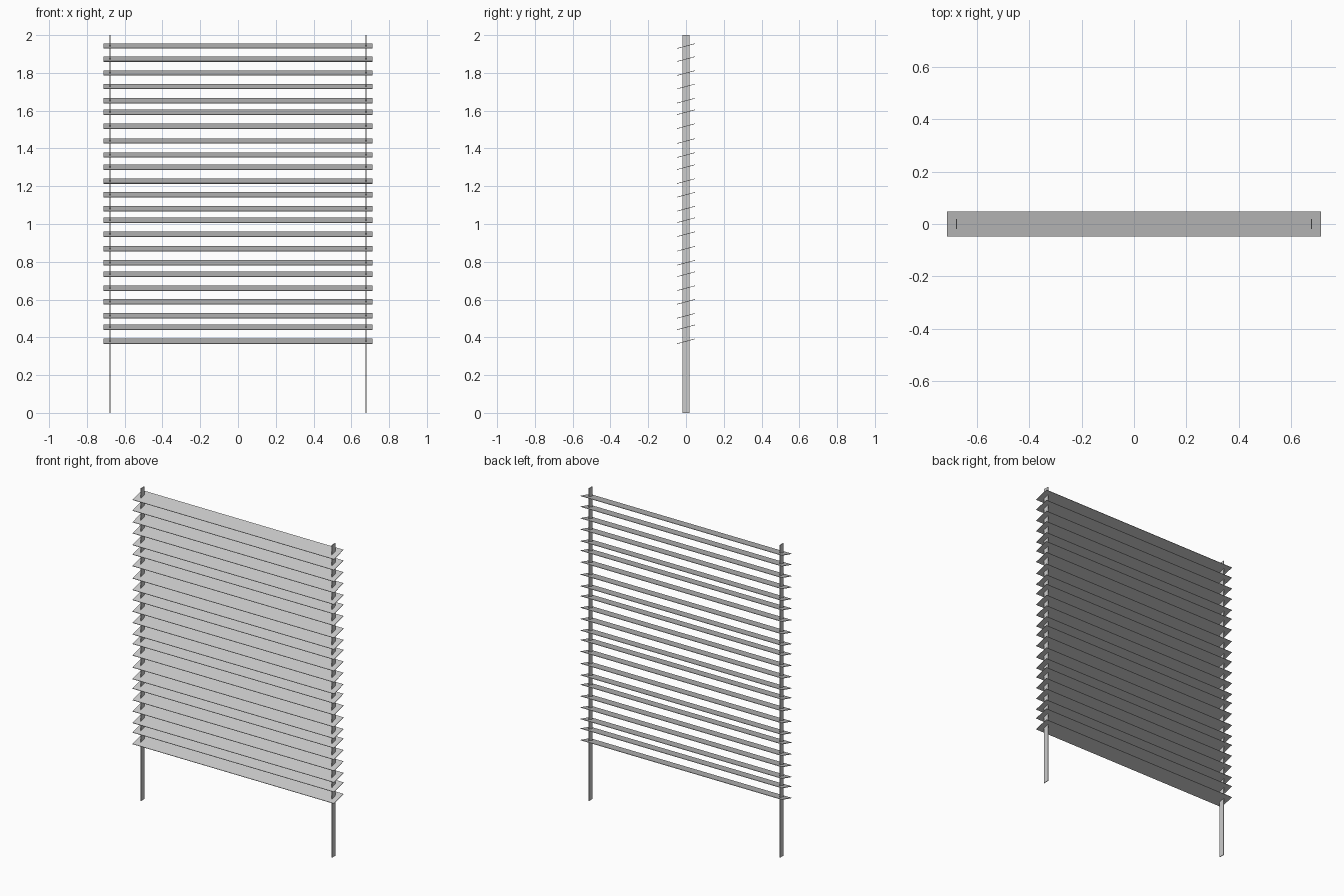
import bpy
import math


def box(name, size, loc, tilt=0.0):
    bpy.ops.mesh.primitive_cube_add(size=1, location=loc, rotation=(tilt, 0, 0))
    ob = bpy.context.object
    ob.name = name
    ob.scale = size
    return ob


# Two thin upright guide strips
for side, sx in (("left", -1), ("right", 1)):
    box(f"{side}_upright", (0.004, 0.037, 2.0), (sx * 0.677, 0, 1.0))

# Tilted slats, slightly unevenly spaced, lower edge at the front
tilt = math.radians(15)
heights = [0.379, 0.453, 0.514, 0.588, 0.660, 0.734, 0.795, 0.869,
           0.946, 1.020, 1.081, 1.155, 1.227, 1.301, 1.365, 1.439,
           1.518, 1.592, 1.653, 1.728, 1.799, 1.873, 1.942]
for i, z in enumerate(heights, 1):
    box(f"slat_{i:02d}", (1.426, 0.098, 0.003), (0, 0, z), tilt)
